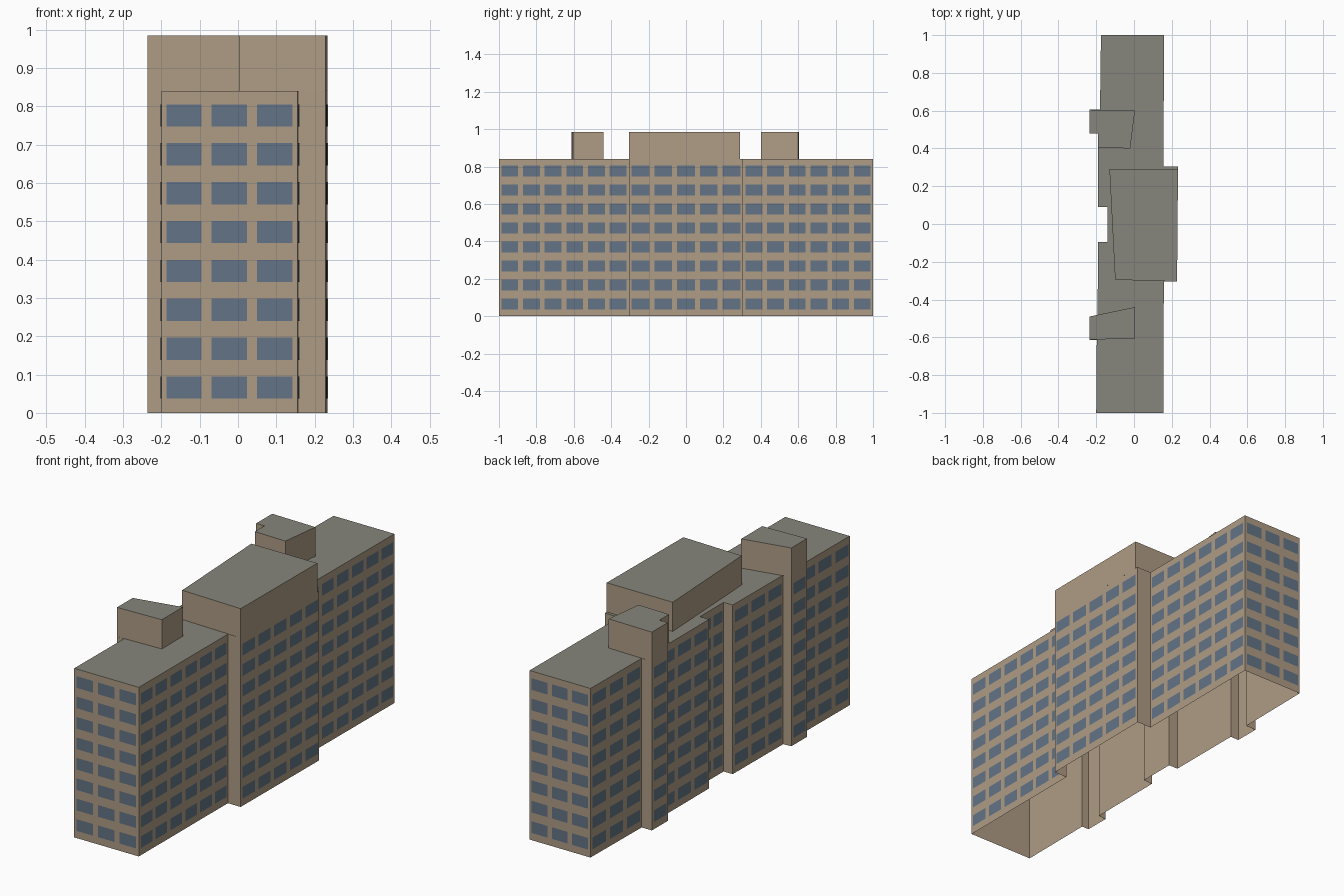
import bpy
import bmesh
from mathutils import Vector

cube = bpy.data.objects.get("Cube")
if cube:
    bpy.data.objects.remove(cube, do_unlink=True)


def material(name, rgb):
    mat = bpy.data.materials.new(name)
    mat.use_nodes = True
    color = (*rgb, 1.0)
    mat.diffuse_color = color
    mat.node_tree.nodes["Principled BSDF"].inputs["Base Color"].default_value = color
    return mat


WALL = material("tan wall", (0.43, 0.335, 0.238))
ROOF = material("grey roof", (0.238, 0.238, 0.20))
GLASS = material("blue glass", (0.125, 0.174, 0.238))

EAVES, TOP = 0.84, 0.985
FLOORS, FLOOR_STEP = 8, 0.1015
SILL, WINDOW_HEIGHT = 0.037, 0.058
BAY, FILL, PROUD = 0.118, 0.78, 0.002


def make_object(name, bm, mats):
    mesh = bpy.data.meshes.new(name)
    bm.to_mesh(mesh)
    bm.free()
    for mat in mats:
        mesh.materials.append(mat)
    obj = bpy.data.objects.new(name, mesh)
    bpy.context.collection.objects.link(obj)
    return obj


def block(name, outline, z0, z1):
    """Walls and flat roof over a counter-clockwise outline, open below."""
    bm = bmesh.new()
    low = [bm.verts.new((x, y, z0)) for x, y in outline]
    high = [bm.verts.new((x, y, z1)) for x, y in outline]
    for i in range(len(outline)):
        j = (i + 1) % len(outline)
        bm.faces.new((low[i], low[j], high[j], high[i]))
    bm.faces.new(high).material_index = 1
    return make_object(name, bm, (WALL, ROOF))


def windows(name, outline):
    """A regular grid of panes on every wall long enough to hold a bay."""
    bm = bmesh.new()
    for i, start in enumerate(outline):
        a = Vector((*start, 0))
        b = Vector((*outline[(i + 1) % len(outline)], 0))
        length = (b - a).length
        if length < 0.1:
            continue
        along = (b - a).normalized()
        out = Vector((along.y, -along.x, 0)) * PROUD
        count = max(1, round(length / BAY))
        cell = length / count
        half = along * cell * FILL / 2
        for col in range(count):
            middle = a + along * cell * (col + 0.5) + out
            for floor in range(FLOORS):
                base = Vector((0, 0, SILL + floor * FLOOR_STEP))
                head = base + Vector((0, 0, WINDOW_HEIGHT))
                corners = (middle - half + base, middle + half + base,
                           middle + half + head, middle - half + head)
                bm.faces.new([bm.verts.new(c) for c in corners])
    return make_object(name, bm, (GLASS,))


# Main building: projecting centre, two stair towers and a recessed entrance
footprint = [
    (-0.20, -1.0), (0.155, -1.0), (0.158, -0.305), (0.228, -0.305),
    (0.233, 0.305), (0.155, 0.305), (0.16, 1.0), (-0.175, 1.0),
    (-0.18, 0.605), (-0.236, 0.605), (-0.236, 0.48), (-0.19, 0.48),
    (-0.19, 0.09), (-0.14, 0.09), (-0.14, -0.095), (-0.19, -0.095),
    (-0.193, -0.487), (-0.236, -0.49), (-0.236, -0.613), (-0.197, -0.613),
]
block("main_building", footprint, 0, EAVES)
windows("window_panes", footprint)

# Rooftop storeys
block("centre_penthouse",
      [(-0.10, -0.295), (0.228, -0.305), (0.233, 0.29), (-0.13, 0.29)], EAVES, TOP)
block("front_stair_head",
      [(-0.236, -0.613), (0.005, -0.605), (0.005, -0.44), (-0.236, -0.49)], EAVES, TOP)
block("back_stair_head",
      [(-0.236, 0.48), (-0.19, 0.48), (-0.19, 0.405), (-0.02, 0.40),
       (0.005, 0.60), (-0.236, 0.605)], EAVES, TOP)
